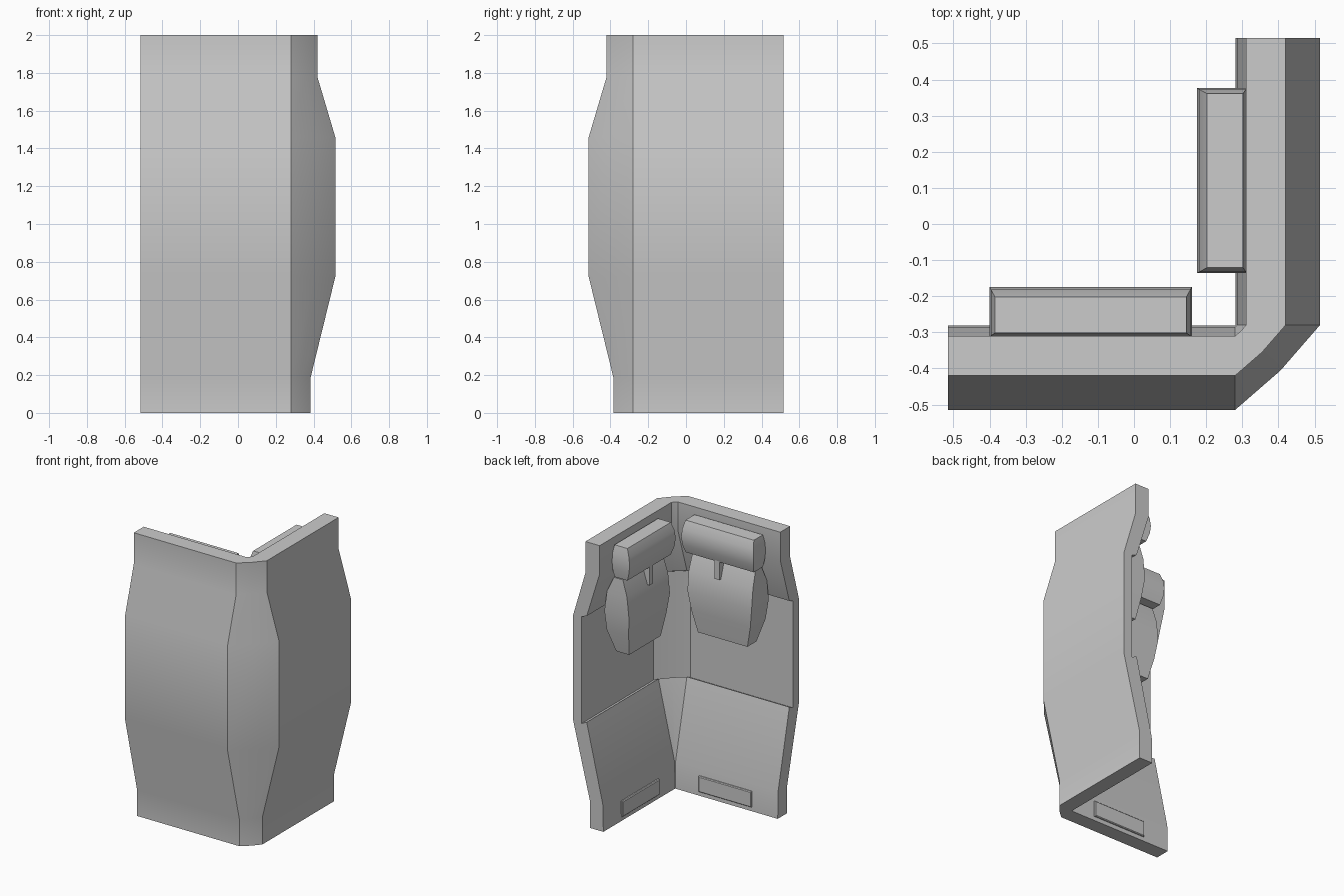
import bpy, bmesh, math

if "Cube" in bpy.data.objects:
    bpy.data.objects.remove(bpy.data.objects["Cube"])


def on_wall(side, s, d, z):
    """s = distance along the wall, d = distance outward from the room side."""
    return (s, -d, z) if side == "front" else (d, -s, z)


def loft(name, rings, smooth=30):
    """Skin a list of equal closed rings and cap both ends."""
    bm = bmesh.new()
    loops = [[bm.verts.new(p) for p in ring] for ring in rings]
    n = len(loops[0])
    for a, b in zip(loops, loops[1:]):
        for i in range(n):
            j = (i + 1) % n
            bm.faces.new((a[i], a[j], b[j], b[i]))
    bm.faces.new(loops[0])
    bm.faces.new(loops[-1])
    bmesh.ops.recalc_face_normals(bm, faces=bm.faces)
    me = bpy.data.meshes.new(name)
    bm.to_mesh(me)
    bm.free()
    ob = bpy.data.objects.new(name, me)
    bpy.context.collection.objects.link(ob)
    bpy.ops.object.select_all(action='DESELECT')
    ob.select_set(True)
    bpy.context.view_layer.objects.active = ob
    bpy.ops.object.shade_smooth_by_angle(angle=math.radians(smooth))
    return ob


# Corner wall: one section (outward distance, height) swept round the corner
IN, END = 0.28, 0.515
section = [(0.385, 0), (0.385, 0.19), (0.515, 0.72), (0.515, 1.46), (0.42, 1.78), (0.42, 2),
           (0.31, 2), (0.31, 1.80), (0.41, 1.48), (0.45, 1.465), (0.45, 0.715), (0.41, 0.735),
           (0.285, 0.19), (0.281, 0)]


def corner(d):
    return IN + (d - IN) * 0.535


loft("corner_wall", [
    [(-END, -d, z) for d, z in section],
    [(IN, -d, z) for d, z in section],
    [(corner(d), -corner(d), z) for d, z in section],
    [(d, -IN, z) for d, z in section],
    [(d, END, z) for d, z in section]], smooth=20)

for side, half in (("front", 0.28), ("right", 0.256)):
    mid = -0.12

    # Bolster: stacked rectangles, bulging at mid height
    rings = []
    for z, inset in ((1.725, 1), (1.785, 0.25), (1.84, 0), (1.895, 0.25), (1.95, 1)):
        h, front, back = half - 0.015 * inset, 0.175 + 0.027 * inset, 0.312 - 0.01 * inset
        rings.append([on_wall(side, mid + s * h, d, z)
                      for s, d in ((-1, front), (1, front), (1, back), (-1, back))])
    loft(side + "_bolster", rings)

    # Back pad: tapers towards its lower edge (height, half width, front, back)
    rings = []
    for z, w, front, back in ((1.17, 0.185, 0.235, 0.335), (1.32, 0.22, 0.215, 0.385),
                              (1.46, 0.24, 0.20, 0.39), (1.60, 0.24, 0.215, 0.37),
                              (1.71, 0.235, 0.25, 0.32)):
        w *= half / 0.27
        rings.append([on_wall(side, mid + s * w, d, z)
                      for s, d in ((-1, front), (1, front), (1, back), (-1, back))])
    loft(side + "_back_pad", rings)

    # Small post joining bolster and pad
    loft(side + "_post", [[on_wall(side, mid + 0.02 + s, d, z)
                           for s, d in ((-0.02, 0.2), (0.02, 0.2), (0.02, 0.3), (-0.02, 0.3))]
                          for z in (1.6, 1.75)])

    # Low plate at the foot of the wall, with a bevelled rim
    loft(side + "_foot_plate", [
        [on_wall(side, -0.11 + s * w, d, 0.085 + t * h) for s, t in ((-1, -1), (1, -1), (1, 1), (-1, 1))]
        for d, w, h in ((0.30, 0.205, 0.055), (0.275, 0.205, 0.055), (0.27, 0.2, 0.05))])
